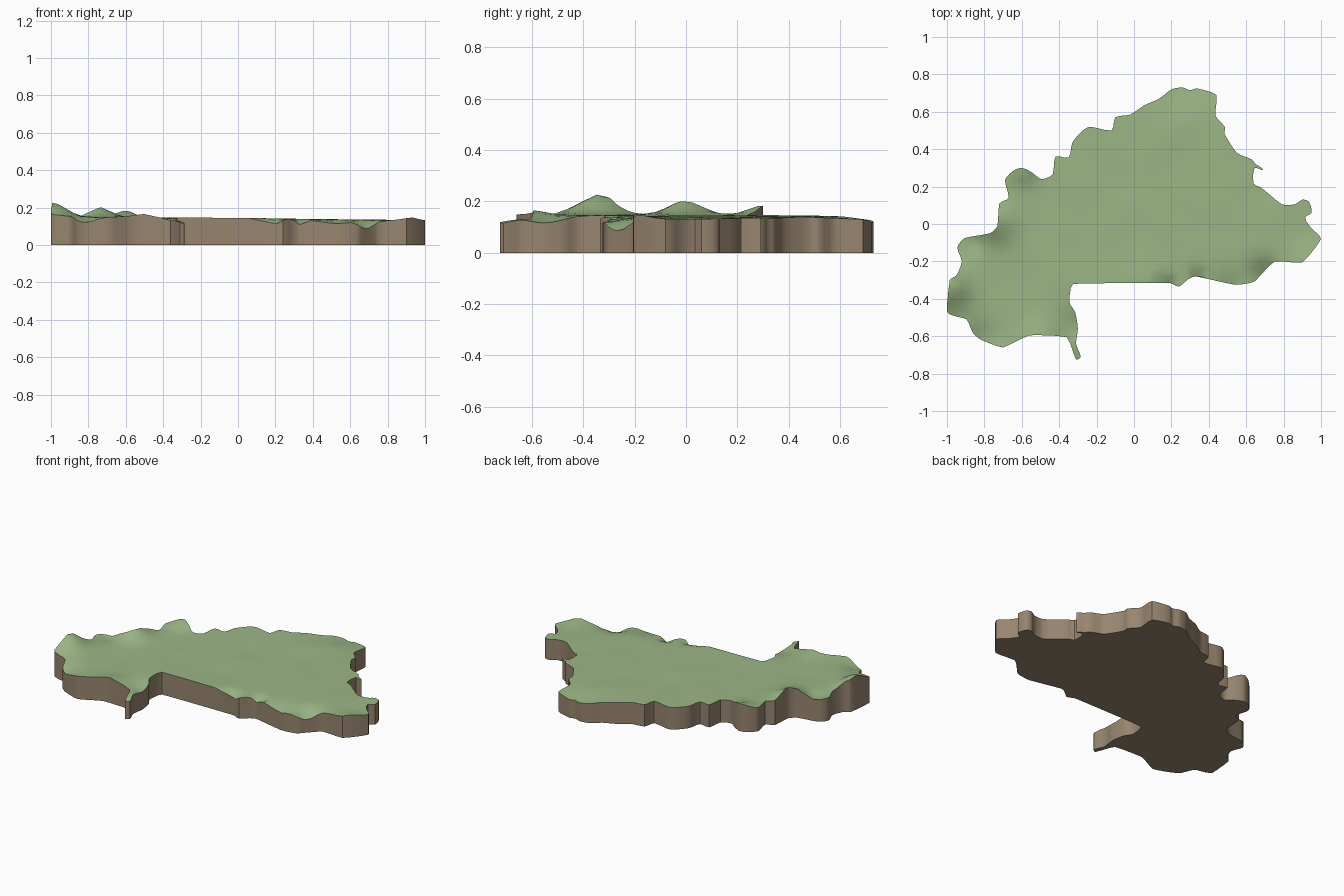
import bpy, math
from mathutils import Vector, noise
from mathutils.geometry import delaunay_2d_cdt

if "Cube" in bpy.data.objects:
    bpy.data.objects.remove(bpy.data.objects["Cube"])

# Outline of the land, clockwise from the west tip (hundredths of a unit)
OUT = [-100, -47, -98.5, -30, -95, -27.5, -92, -20, -94.5, -12.5, -90.5, -7.5, -77, -5, -73, -1,
       -72, 11, -67, 14, -69, 23.5, -64.5, 28.5, -60, 30, -54.5, 27.5, -49.5, 24, -43.5, 26.5,
       -42, 36, -35, 35.5, -33, 43.5, -28, 49.5, -23.5, 52, -12, 50, -10, 57, -2, 58.5,
       5.5, 63.5, 13.5, 67, 20, 72, 26, 73, 30, 71.5, 33.5, 72.5, 44, 69, 43.5, 58,
       48.5, 52, 48.5, 48, 55, 38, 63, 34.5, 65, 32, 69, 29, 64.5, 30, 64, 21.5,
       68, 19.5, 79, 10.5, 86, 10.5, 90, 13, 93.5, 12, 95, 6, 91.5, 3.5, 94.5, -2,
       100, -8, 90, -20.5, 75.5, -20, 68, -27, 64, -31, 54, -32.5, 33, -28, 29, -29.5,
       24, -33.5, 19, -31.5, -32.5, -32, -34.5, -42, -31.5, -47, -30, -56, -31, -64, -28.5, -71,
       -31, -72.5, -36, -60.5, -56, -59.5, -70, -66, -81.5, -62, -86, -58.5, -89.5, -51, -95, -49.5]

# Hills and hollows: x, y, height, radius
HILLS = [(-.99, -.34, .075, .10), (-.75, 0, .055, .09), (-.6, .29, .035, .07),
         (.7, -.28, -.055, .08), (.52, -.34, -.025, .08), (.2, -.32, -.03, .04),
         (.34, -.28, -.03, .035), (.93, -.18, .015, .07), (-.5, -.6, .02, .08),
         (-.82, -.62, -.03, .08), (-.3, -.55, -.03, .1), (-.29, -.72, -.025, .06),
         (.3, .76, -.02, .15), (-.86, -.09, -.02, .05)]


def height(x, y):
    z = 0.142 - 0.01 * x + 0.005 * noise.noise(Vector((x * 5, y * 5, 3)))
    for hx, hy, h, r in HILLS:
        z += h * math.exp(-((x - hx) ** 2 + (y - hy) ** 2) / r ** 2)
    return z


def smooth_loop(pts, steps=3):
    """Round the outline a little, keeping long straight runs straight."""
    n, res = len(pts), []
    for i in range(n):
        a, b = pts[i], pts[(i + 1) % n]
        ta = (b - pts[i - 1]).normalized()
        tb = (pts[(i + 2) % n] - a).normalized()
        k = min((b - a).length, 0.08) * 0.7
        for s in range(steps):
            t = s / steps
            res.append(a * (2*t**3 - 3*t*t + 1) + ta * k * (t**3 - 2*t*t + t)
                       + b * (3*t*t - 2*t**3) + tb * k * (t**3 - t*t))
    return res


def inside(p, loop):
    hit = False
    for i, b in enumerate(loop):
        a = loop[i - 1]
        if (a.y > p.y) != (b.y > p.y) and p.x < a.x + (p.y - a.y) * (b.x - a.x) / (b.y - a.y):
            hit = not hit
    return hit


def material(name, rgb):
    m = bpy.data.materials.new(name)
    m.diffuse_color = (*rgb, 1)
    m.use_nodes = True
    m.node_tree.nodes["Principled BSDF"].inputs["Base Color"].default_value = m.diffuse_color
    return m


# Triangulate the outline together with an interior grid
pts = [Vector((OUT[i], OUT[i + 1])) / 100 for i in range(0, len(OUT), 2)]
loop = smooth_loop(pts)[::-1]
n = len(loop)
step = 0.04
grid = [Vector((i * step, j * step)) for i in range(-25, 26) for j in range(-19, 20)]
grid = [g for g in grid if inside(g, loop) and min((g - q).length for q in loop) > 0.018]
edges = [(i, (i + 1) % n) for i in range(n)]
flat, _, tris, _, _, _ = delaunay_2d_cdt(loop + grid, edges, [], 0, 1e-5)
top = []
for f in tris:
    a, b, c = (flat[i] for i in f)
    if inside((a + b + c) / 3, loop):
        ccw = (b - a).cross(c - a) > 0
        top.append(tuple(f) if ccw else tuple(f)[::-1])

# Top surface, flat bottom and walls along the free edges
m = len(flat)
verts = [(p.x, p.y, height(p.x, p.y)) for p in flat] + [(p.x, p.y, 0) for p in flat]
directed = {(f[i], f[(i + 1) % 3]) for f in top for i in range(3)}
walls = [(b, a, a + m, b + m) for a, b in directed if (b, a) not in directed]
bottom = [tuple(i + m for i in f[::-1]) for f in top]
mesh = bpy.data.meshes.new("terrain_slab")
mesh.from_pydata(verts, [], top + walls + bottom)
mesh.materials.append(material("grass green", (0.33, 0.47, 0.24)))
mesh.materials.append(material("earth brown", (0.31, 0.235, 0.16)))
for i, f in enumerate(mesh.polygons):
    f.material_index = 0 if i < len(top) else 1
mesh.update()

slab = bpy.data.objects.new("terrain_slab", mesh)
bpy.context.collection.objects.link(slab)
bpy.context.view_layer.objects.active = slab
slab.select_set(True)
bpy.ops.object.shade_smooth_by_angle(angle=math.radians(40))
